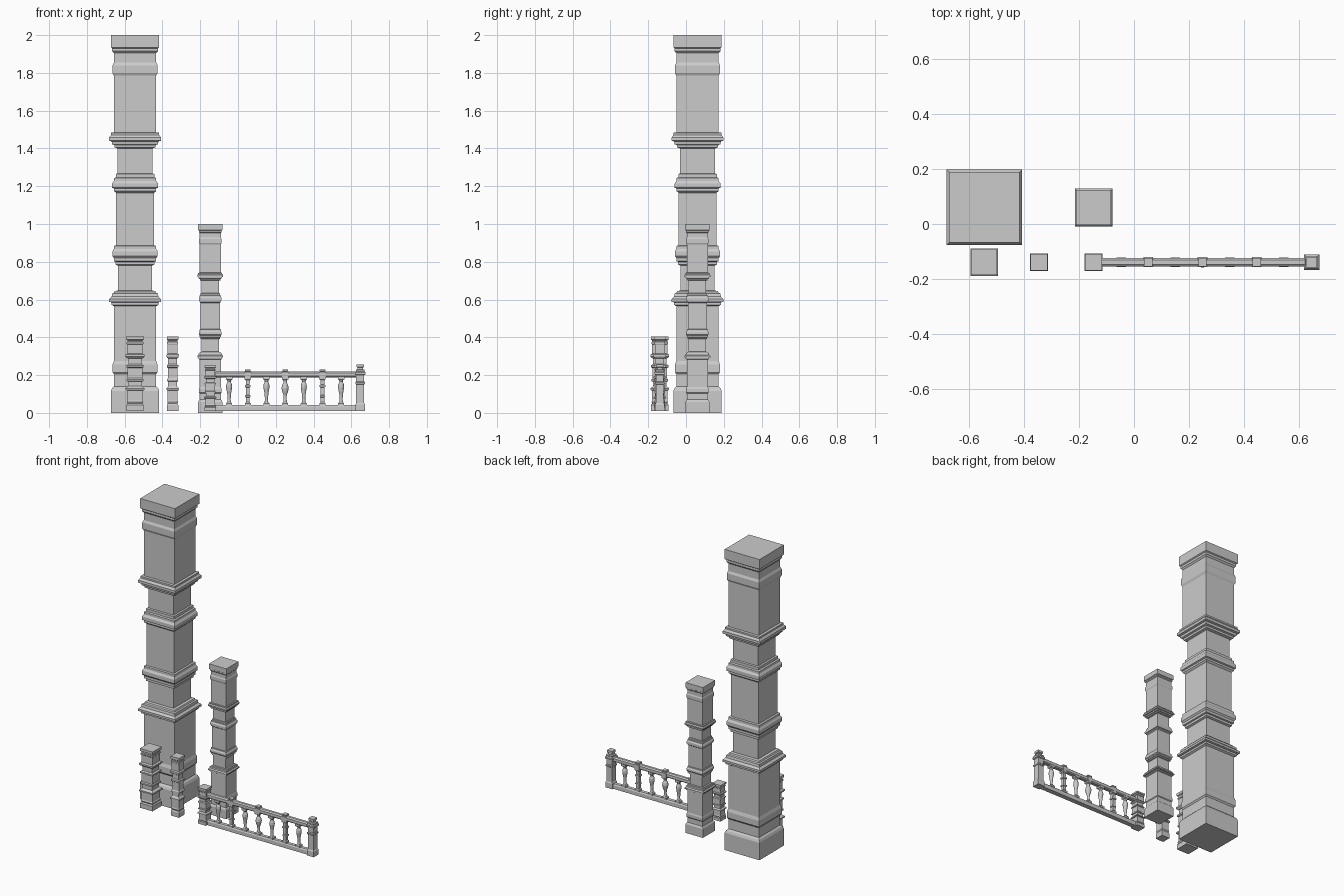
import bpy, bmesh, math


def turned(name, x, y, profile, sides=4, sw=1.0, sz=1.0, z0=0.0):
    """Stack of cross-sections from (z, half width) pairs; 4 sides = square post."""
    bm = bmesh.new()
    k = 1 / math.cos(math.pi / sides)
    loops = []
    for z, h in profile:
        loops.append([bm.verts.new((h * sw * k * math.cos(math.tau * (i + .5) / sides),
                                    h * sw * k * math.sin(math.tau * (i + .5) / sides),
                                    z * sz)) for i in range(sides)])
    for a, b in zip(loops, loops[1:]):
        for i in range(sides):
            j = (i + 1) % sides
            bm.faces.new((a[i], a[j], b[j], b[i]))
    bm.faces.new(loops[0][::-1])
    bm.faces.new(loops[-1])
    me = bpy.data.meshes.new(name)
    bm.to_mesh(me)
    bm.free()
    ob = bpy.data.objects.new(name, me)
    ob.location = (x, y, z0)
    bpy.context.collection.objects.link(ob)
    return ob


def rail(name, x0, x1, y, section):
    """Extrude a (y, z) half section, mirrored, along x."""
    pts = section + [(-a, b) for a, b in reversed(section)]
    bm = bmesh.new()
    f = bm.faces.new([bm.verts.new((x0, y + a, b)) for a, b in pts])
    r = bmesh.ops.extrude_face_region(bm, geom=[f])
    for v in r["geom"]:
        if isinstance(v, bmesh.types.BMVert):
            v.co.x = x1
    bmesh.ops.recalc_face_normals(bm, faces=bm.faces)
    me = bpy.data.meshes.new(name)
    bm.to_mesh(me)
    bm.free()
    bpy.context.collection.objects.link(bpy.data.objects.new(name, me))


# Large column and its half-size copy
column = [
    (0, .128), (.115, .128), (.13, .122), (.14, .112), (.205, .112),
    (.215, .119), (.255, .119), (.275, .112), (.565, .112),
    (.572, .124), (.585, .124), (.588, .137), (.602, .137), (.615, .124),
    (.632, .121), (.636, .112), (.645, .108), (.648, .091),
    (.78, .091), (.785, .103), (.80, .103), (.803, .112), (.82, .112),
    (.83, .120), (.855, .120), (.868, .112), (.884, .112), (.887, .101),
    (1.165, .101), (1.175, .112), (1.188, .112), (1.192, .121), (1.215, .121),
    (1.228, .112), (1.243, .112), (1.247, .102), (1.265, .102), (1.268, .092),
    (1.40, .092), (1.405, .108), (1.418, .110), (1.422, .121), (1.437, .124),
    (1.441, .137), (1.458, .137), (1.472, .127), (1.483, .127), (1.485, .112),
    (1.785, .112), (1.80, .119), (1.84, .119), (1.855, .112), (1.905, .112),
    (1.915, .121), (1.93, .121), (1.935, .128), (2.0, .128)]
turned("large_column", -.545, .061, column)
turned("medium_column", -.147, .06, column, sw=.5, sz=.5)

# Short posts sharing one profile
post = [
    (0, .046), (.032, .046), (.04, .040), (.048, .044), (.056, .040),
    (.108, .040), (.111, .050), (.12, .050), (.126, .042), (.132, .036),
    (.155, .036), (.158, .044), (.168, .044), (.174, .039), (.228, .039),
    (.232, .046), (.242, .046), (.248, .036), (.278, .036),
    (.282, .045), (.288, .050), (.298, .050), (.304, .040),
    (.352, .040), (.356, .044), (.364, .044), (.367, .040),
    (.374, .040), (.378, .047), (.395, .047)]
Y = -.139
turned("wide_short_post", -.545, Y, post, z0=.01)
turned("slim_short_post", -.346, Y, post, sw=.65, z0=.01)
turned("railing_start_post", -.147, Y, post, sw=.65, sz=.61, z0=.01)

# Railing end post with finial cap
turned("railing_end_post", .647, Y, [
    (.01, .025), (.045, .025), (.052, .021), (.15, .021), (.154, .025),
    (.162, .025), (.166, .021), (.20, .021), (.204, .028), (.214, .028),
    (.22, .023), (.228, .023), (.231, .015), (.24, .015), (.243, .019),
    (.257, .019)])

# Rails
rail("bottom_rail", -.12, .63, Y, [(.016, .01), (.016, .034), (.011, .042)])
rail("top_rail", -.12, .63, Y, [(.010, .188), (.016, .194), (.016, .212), (.008, .219)])

# Balusters: vase, ringed square and round-bellied kinds, with square end blocks
vase = [(.055, .010), (.07, .008), (.10, .010), (.135, .016), (.15, .015),
        (.165, .009), (.178, .013)]
ringed = [(.055, .010), (.082, .010), (.084, .014), (.092, .014), (.094, .010),
          (.135, .010), (.137, .015), (.147, .015), (.149, .010), (.178, .011)]
belly = [(.055, .010), (.075, .008), (.095, .009), (.112, .015), (.13, .019),
         (.147, .016), (.16, .009), (.178, .011)]
kinds = [vase, ringed, vase, belly, vase, ringed, vase]
for i, prof in enumerate(kinds):
    x = -.047 + i * .0988
    turned(f"baluster_{i}", x, Y, prof, sides=4 if prof is ringed else 12)
    turned(f"baluster_foot_{i}", x, Y, [(.038, .016), (.05, .016), (.057, .010)])
    turned(f"baluster_head_{i}", x, Y, [(.173, .011), (.178, .017), (.192, .017)])
    if i % 2:
        turned(f"rail_cap_{i}", x, Y, [(.19, .018), (.217, .018), (.218, .011),
                                      (.222, .015), (.23, .015)])
